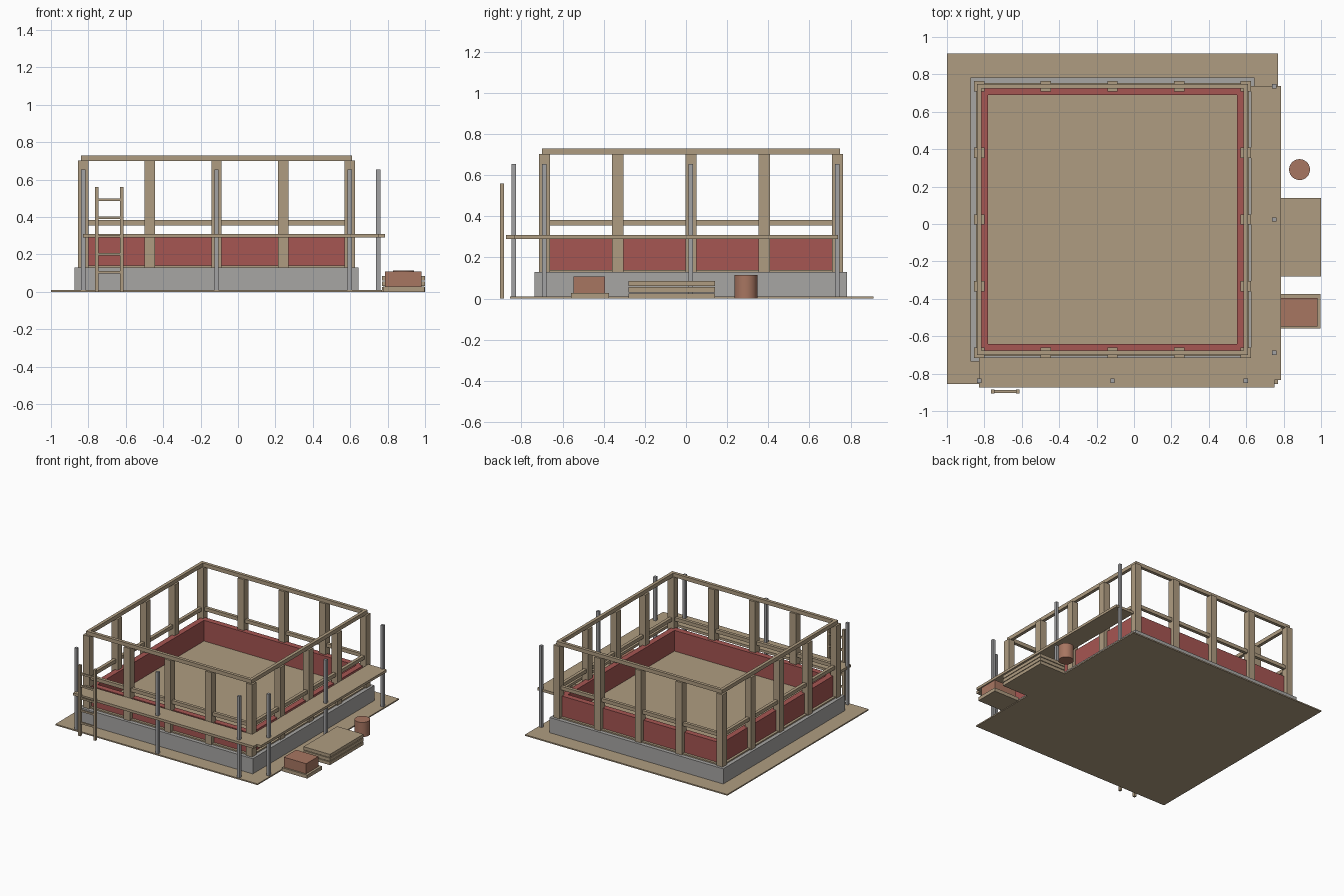
import bpy
import bmesh
from mathutils import Matrix, Vector

default = bpy.data.objects.get("Cube")
if default:
    bpy.data.objects.remove(default, do_unlink=True)


def material(name, rgb):
    m = bpy.data.materials.new(name)
    m.use_nodes = True
    m.diffuse_color = (*rgb, 1)
    m.node_tree.nodes["Principled BSDF"].inputs["Base Color"].default_value = (*rgb, 1)
    return m


WOOD = material("timber tan", (0.43, 0.335, 0.22))
CONCRETE = material("concrete grey", (0.39, 0.38, 0.37))
STEEL = material("scaffold steel", (0.36, 0.36, 0.37))
BRICK = material("brick red", (0.38, 0.092, 0.085))
CLAY = material("clay brown", (0.39, 0.18, 0.12))


def build(name, bm, mat):
    mesh = bpy.data.meshes.new(name)
    bm.to_mesh(mesh)
    bm.free()
    mesh.materials.append(mat)
    ob = bpy.data.objects.new(name, mesh)
    bpy.context.scene.collection.objects.link(ob)
    return ob


def add_box(bm, x, y, z):
    """Box from (low, high) ranges on each axis."""
    size = Vector((x[1] - x[0], y[1] - y[0], z[1] - z[0]))
    mid = Vector((sum(x), sum(y), sum(z))) / 2
    bmesh.ops.create_cube(bm, size=1,
                          matrix=Matrix.Translation(mid) @ Matrix.Diagonal((*size, 1)))


def boxes(name, mat, *ranges):
    bm = bmesh.new()
    for r in ranges:
        add_box(bm, *r)
    return build(name, bm, mat)


def around(c, half):
    return (c - half, c + half)


# House centre and half span of the post line
CX, CY, SPAN = -0.115, 0.024, 0.7125


def ring(name, mat, inner, outer, z):
    """Square frame around the house centre, with butted corners."""
    r = []
    for s in (-1, 1):
        a, b = sorted((s * inner, s * outer))
        r.append((around(CX, outer), (CY + a, CY + b), z))
        r.append(((CX + a, CX + b), around(CY, inner), z))
    return boxes(name, mat, *r)


# Ground, foundation, floor and low walls
boxes("ground_plate", WOOD, ((-1, 0.77), (-0.855, 0.912), (0, 0.01)))
ring("foundation", CONCRETE, 0.64, 0.76, (0.004, 0.13))
boxes("floor_slab", WOOD, (around(CX, 0.668), around(CY, 0.668), (0.01, 0.134)))
ring("sill_plate", WOOD, 0.67, 0.73, (0.13, 0.14))
ring("brick_wall", BRICK, 0.665, 0.71, (0.136, 0.30))

# Timber frame
ring("middle_rail", WOOD, SPAN - 0.0125, SPAN + 0.0125, (0.355, 0.383))
ring("top_rail", WOOD, SPAN - 0.0125, SPAN + 0.0125, (0.70, 0.73))
posts = []
for i in range(5):
    for j in range(5):
        if i in (0, 4) or j in (0, 4):
            px = CX + SPAN * (i / 2 - 1)
            py = CY + SPAN * (j / 2 - 1)
            posts.append((around(px, 0.0275), around(py, 0.0275), (0.13, 0.702)))
boxes("frame_posts", WOOD, *posts)

# Scaffold decks and poles
boxes("front_deck", WOOD, ((-0.83, 0.75), (-0.875, -0.715), (0.29, 0.31)))
boxes("left_deck", WOOD, ((0.625, 0.785), (-0.835, 0.738), (0.29, 0.31)))
poles = []
for k in (-1, 0, 1):
    for px, py in ((CX + k * SPAN, -0.838), (0.75, CY + k * SPAN)):
        poles.append((around(px, 0.011), around(py, 0.011), (0, 0.655)))
boxes("scaffold_poles", STEEL, *poles)

# Ladder
LADDER_Y = (-0.905, -0.886)
ladder = [(around(x, 0.009), LADDER_Y, (0, 0.56)) for x in (-0.756, -0.621)]
ladder += [((-0.756, -0.621), around(-0.8955, 0.007), around(0.097 * n + 0.007, 0.007))
           for n in range(1, 6)]
boxes("ladder", WOOD, *ladder)

# Plank stack
boxes("plank_stack", WOOD,
      *[((0.77, 1.0), (-0.28, 0.14), (0.03 * n, 0.03 * n + 0.025)) for n in range(3)])

# Brick pile on its pallet
boxes("pallet", WOOD, ((0.775, 0.998), (-0.56, -0.375), (0, 0.028)))
boxes("brick_pile", CLAY, ((0.785, 0.98), (-0.547, -0.395), (0.028, 0.108)))

# Barrel
bm = bmesh.new()
bmesh.ops.create_cone(bm, cap_ends=True, segments=24, radius1=0.056, radius2=0.056, depth=0.115,
                      matrix=Matrix.Translation((0.885, 0.291, 0.0575)))
barrel = build("barrel", bm, CLAY)
bpy.ops.object.select_all(action="DESELECT")
barrel.select_set(True)
bpy.context.view_layer.objects.active = barrel
bpy.ops.object.shade_smooth_by_angle()
